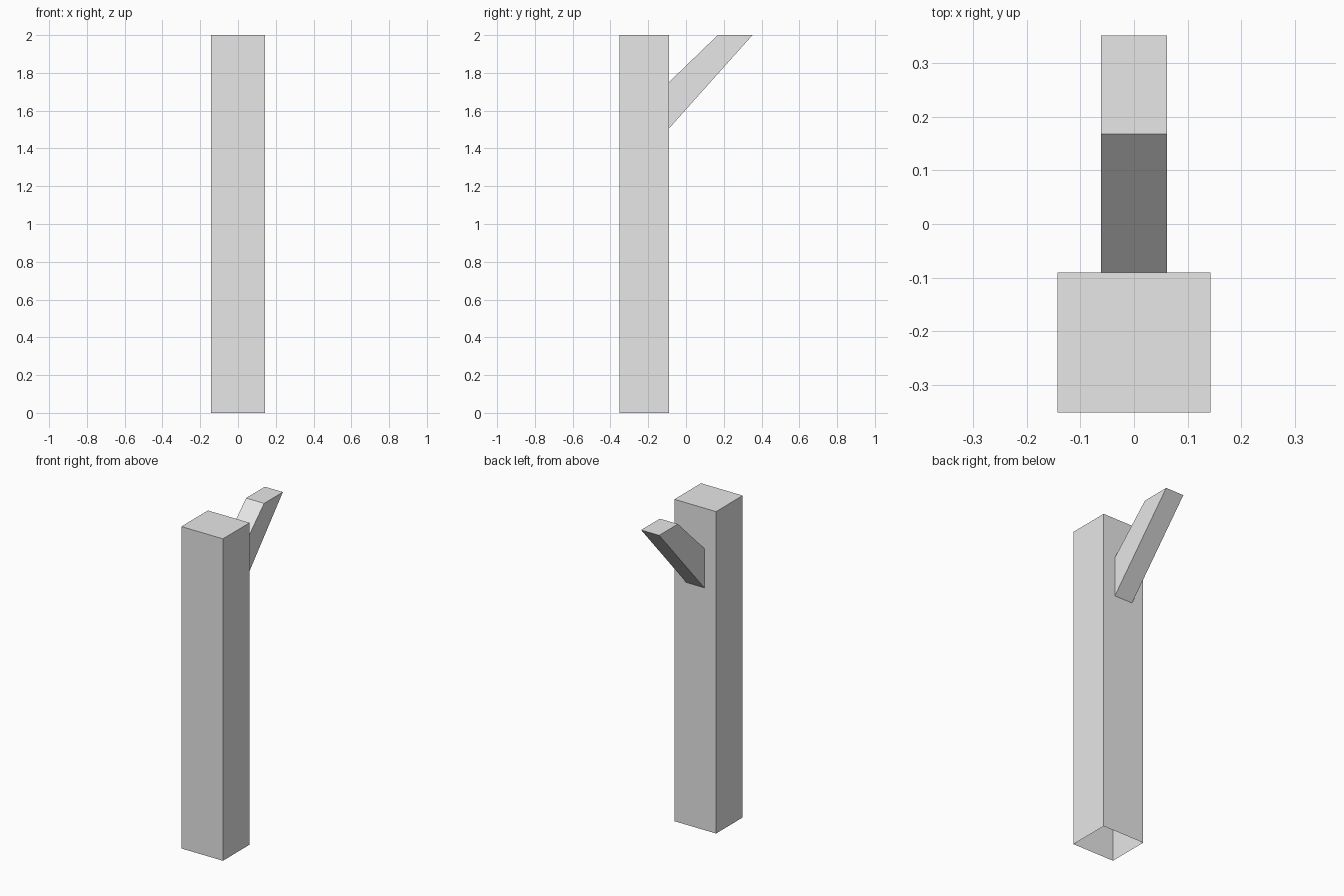
import bpy
import bmesh

cube = bpy.data.objects.get("Cube")
if cube:
    bpy.data.objects.remove(cube, do_unlink=True)

# Single plain grey
grey = bpy.data.materials.new("light_grey")
grey.use_nodes = True
grey.diffuse_color = (0.8, 0.8, 0.8, 1)
grey.node_tree.nodes["Principled BSDF"].inputs["Base Color"].default_value = (0.8, 0.8, 0.8, 1)


def extruded_profile(name, profile, half_width, is_open):
    """Extrude a side profile of (y, z) points across x, leaving out faces picked by is_open."""
    bm = bmesh.new()
    face = bm.faces.new([bm.verts.new((-half_width, y, z)) for y, z in profile])
    result = bmesh.ops.extrude_face_region(bm, geom=[face], use_keep_orig=True)
    moved = [g for g in result["geom"] if isinstance(g, bmesh.types.BMVert)]
    bmesh.ops.translate(bm, verts=moved, vec=(2 * half_width, 0, 0))
    bmesh.ops.recalc_face_normals(bm, faces=bm.faces)
    hidden = [f for f in bm.faces if is_open(f.normal)]
    bmesh.ops.delete(bm, geom=hidden, context="FACES_ONLY")
    mesh = bpy.data.meshes.new(name)
    bm.to_mesh(mesh)
    bm.free()
    mesh.materials.append(grey)
    obj = bpy.data.objects.new(name, mesh)
    bpy.context.collection.objects.link(obj)
    return obj


front, back, top = -0.352, -0.091, 2.0

# Upright post, open at the foot
extruded_profile("post", [(front, 0), (back, 0), (back, top), (front, top)],
                 0.143, lambda n: n.z < -0.9)

# Slanted brace, cut level at the top and open where it meets the post
extruded_profile("brace", [(back, 1.505), (0.352, top), (0.168, top), (back, 1.75)],
                 0.062, lambda n: n.y < -0.9)
